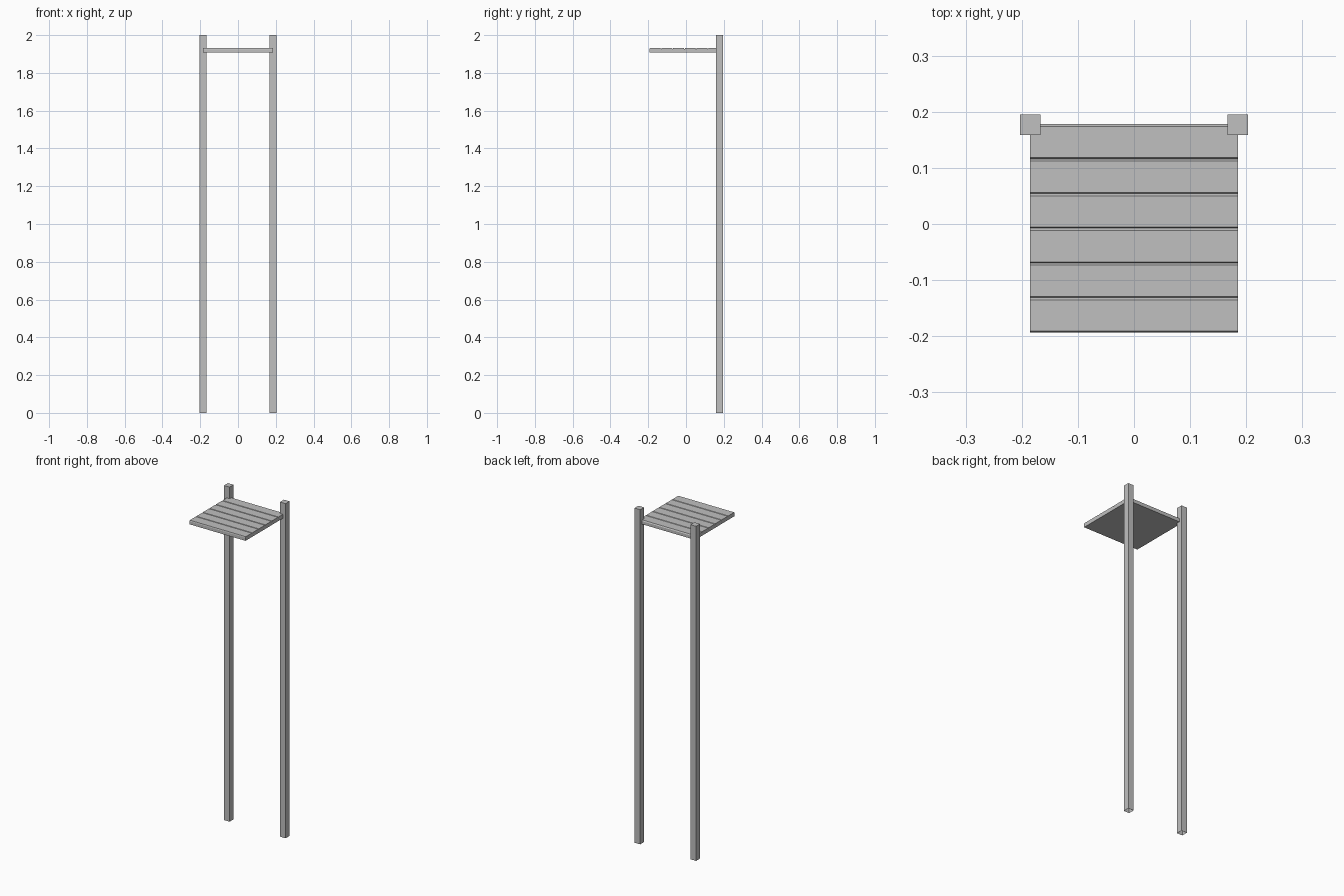
import bpy
import bmesh

cube = bpy.data.objects.get("Cube")
if cube:
    bpy.data.objects.remove(cube, do_unlink=True)

GREY = (0.53, 0.53, 0.53, 1.0)
mat = bpy.data.materials.new("plain grey")
mat.use_nodes = True
mat.diffuse_color = GREY
bsdf = mat.node_tree.nodes["Principled BSDF"]
bsdf.inputs["Base Color"].default_value = GREY
bsdf.inputs["Roughness"].default_value = 0.8


def extrude_part(name, profile, offset, skip_start=False):
    """Extrude a closed profile of 3D points by an offset."""
    bm = bmesh.new()
    start = bm.faces.new([bm.verts.new(p) for p in profile])
    result = bmesh.ops.extrude_face_region(bm, geom=[start], use_keep_orig=True)
    moved = [v for v in result["geom"] if isinstance(v, bmesh.types.BMVert)]
    bmesh.ops.translate(bm, verts=moved, vec=offset)
    bmesh.ops.recalc_face_normals(bm, faces=bm.faces)
    if skip_start:
        bmesh.ops.delete(bm, geom=[start], context="FACES_ONLY")
    mesh = bpy.data.meshes.new(name)
    bm.to_mesh(mesh)
    bm.free()
    mesh.materials.append(mat)
    obj = bpy.data.objects.new(name, mesh)
    bpy.context.collection.objects.link(obj)
    return obj


# Two tall square posts, open underneath
HALF = 0.0185
for side, sign in (("left", 1), ("right", -1)):
    cx, cy = sign * 0.185, 0.177
    square = [(cx + i * HALF, cy + j * HALF, 0)
              for i, j in ((-1, -1), (1, -1), (1, 1), (-1, 1))]
    extrude_part(side + "_post", square, (0, 0, 2), skip_start=True)

# Six planks, narrower on top so that grooves show between them
COUNT, FRONT, BACK = 6, -0.193, 0.178
BOTTOM, TOP, WIDTH = 1.907, 1.931, 0.37
pitch = (BACK - FRONT) / COUNT
for n in range(COUNT):
    y0 = FRONT + n * pitch
    y1 = y0 + pitch
    section = [(y0, BOTTOM), (y1, BOTTOM), (y1, TOP - 0.006),
               (y1 - 0.004, TOP), (y0 + 0.002, TOP), (y0, TOP - 0.006)]
    extrude_part(f"plank_{n + 1}", [(-WIDTH / 2, y, z) for y, z in section],
                 (WIDTH, 0, 0))
